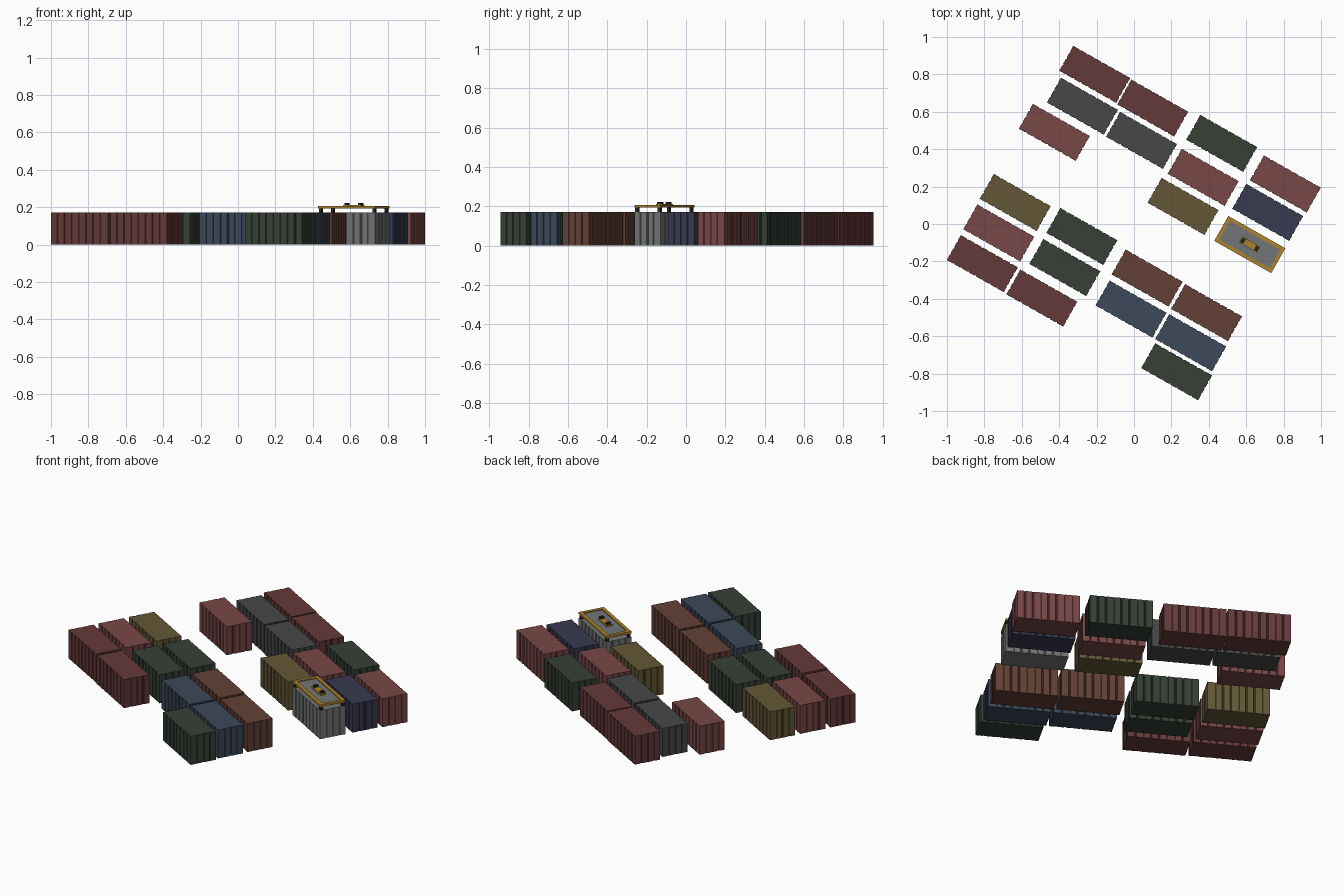
import bpy, bmesh, math
from mathutils import Vector, Matrix

if "Cube" in bpy.data.objects:
    bpy.data.objects.remove(bpy.data.objects["Cube"])

L, W, H = 0.35, 0.153, 0.172
ANGLE = math.radians(-29.5)

COLOURS = {
    "dark_red": (0.13, 0.042, 0.042), "light_red": (0.19, 0.063, 0.063),
    "charcoal": (0.06, 0.066, 0.064), "green": (0.037, 0.051, 0.037),
    "yellow": (0.125, 0.095, 0.037), "navy": (0.04, 0.042, 0.08),
    "blue": (0.045, 0.065, 0.10), "brown": (0.125, 0.053, 0.037),
    "grey": (0.17, 0.18, 0.18), "amber": (0.42, 0.23, 0.025),
    "black": (0.02, 0.018, 0.012),
}
MATS = {}
for key, rgb in COLOURS.items():
    MATS[key] = bpy.data.materials.new(key)
    MATS[key].diffuse_color = (*rgb, 1)


def finish(bm, name, mat):
    bmesh.ops.recalc_face_normals(bm, faces=bm.faces)
    me = bpy.data.meshes.new(name)
    bm.to_mesh(me)
    bm.free()
    me.materials.append(MATS[mat])
    ob = bpy.data.objects.new(name, me)
    bpy.context.collection.objects.link(ob)
    return ob


def grooved_edge(a, b, count, depth=0.004, groove=0.010):
    """Points from a towards b, with evenly spaced trapezoid grooves."""
    a, b = Vector(a), Vector(b)
    d = (b - a).normalized()
    inward = Vector((-d.y, d.x))
    length = (b - a).length
    pts = [a]
    for i in range(count):
        m = a + d * length * (i + 1) / (count + 1)
        pts += [m - d * groove / 2, m - d * groove / 4 + inward * depth,
                m + d * groove / 4 + inward * depth, m + d * groove / 2]
    return pts


def container_mesh(name, mat):
    x, y = L / 2, W / 2
    corners = [(-x, -y), (x, -y), (x, y), (-x, y)]
    outline = []
    for i in range(4):
        outline += grooved_edge(corners[i], corners[(i + 1) % 4], 7 if i % 2 == 0 else 3)
    bm = bmesh.new()
    face = bm.faces.new([bm.verts.new((p.x, p.y, 0)) for p in outline])
    ext = bmesh.ops.extrude_face_region(bm, geom=[face], use_keep_orig=True)
    top = [v for v in ext["geom"] if isinstance(v, bmesh.types.BMVert)]
    bmesh.ops.translate(bm, verts=top, vec=(0, 0, H))
    return finish(bm, name, mat)


# Containers: centre x, centre y, colour
LAYOUT = [
    (-0.21, 0.80, "dark_red"), (0.10, 0.62, "dark_red"),
    (-0.276, 0.63, "charcoal"), (0.04, 0.447, "charcoal"),
    (-0.426, 0.49, "light_red"), (0.469, 0.431, "green"),
    (0.37, 0.249, "light_red"), (0.262, 0.094, "yellow"),
    (0.809, 0.214, "light_red"), (0.715, 0.062, "navy"),
    (0.619, -0.11, "grey"), (-0.635, 0.115, "yellow"),
    (-0.723, -0.048, "light_red"), (-0.811, -0.212, "dark_red"),
    (-0.279, -0.067, "green"), (-0.37, -0.233, "green"),
    (-0.493, -0.396, "dark_red"), (0.07, -0.289, "brown"),
    (0.388, -0.474, "brown"), (-0.016, -0.455, "blue"),
    (0.303, -0.635, "blue"), (0.228, -0.79, "green"),
]
for i, (x, y, col) in enumerate(LAYOUT):
    ob = container_mesh(f"container_{i + 1:02d}", col)
    ob.location = (x, y, 0)
    ob.rotation_euler.z = ANGLE


# Lifting spreader on the grey container
def boxes(name, mat, items):
    bm = bmesh.new()
    for centre, size in items:
        bmesh.ops.create_cube(bm, size=1, matrix=Matrix.Translation(centre)
                              @ Matrix.Diagonal((*size, 1)))
    ob = finish(bm, name, mat)
    ob.location = (0.619, -0.11, 0)
    ob.rotation_euler.z = ANGLE
    return ob


S = (-1, 1)
fw = 0.020
# outer frame beams
boxes("spreader_frame", "amber",
      [((0, s * (W - fw) / 2, 0.201), (L, fw, 0.013)) for s in S]
      + [((s * (L - fw) / 2, 0, 0.201), (fw, W - 2 * fw, 0.013)) for s in S])
# corner locks
boxes("spreader_corner_legs", "black",
      [((sx * (L / 2 - 0.011), sy * (W / 2 - 0.011), 0.184), (0.016, 0.016, 0.024))
       for sx in S for sy in S])
# deck inside the frame
boxes("spreader_deck", "grey", [((0, 0, 0.199), (L - 2 * fw, W - 2 * fw, 0.006))])
# central lifting block
boxes("spreader_centre_block", "amber", [((0, 0, 0.206), (0.11, 0.036, 0.010))])
boxes("spreader_lift_lugs", "black",
      [((s * 0.042, 0, 0.215), (0.018, 0.026, 0.014)) for s in S])

for m in bpy.data.materials:
    if m.users and not m.is_grease_pencil:
        m.use_nodes = True
        m.node_tree.nodes["Principled BSDF"].inputs["Base Color"].default_value = m.diffuse_color
